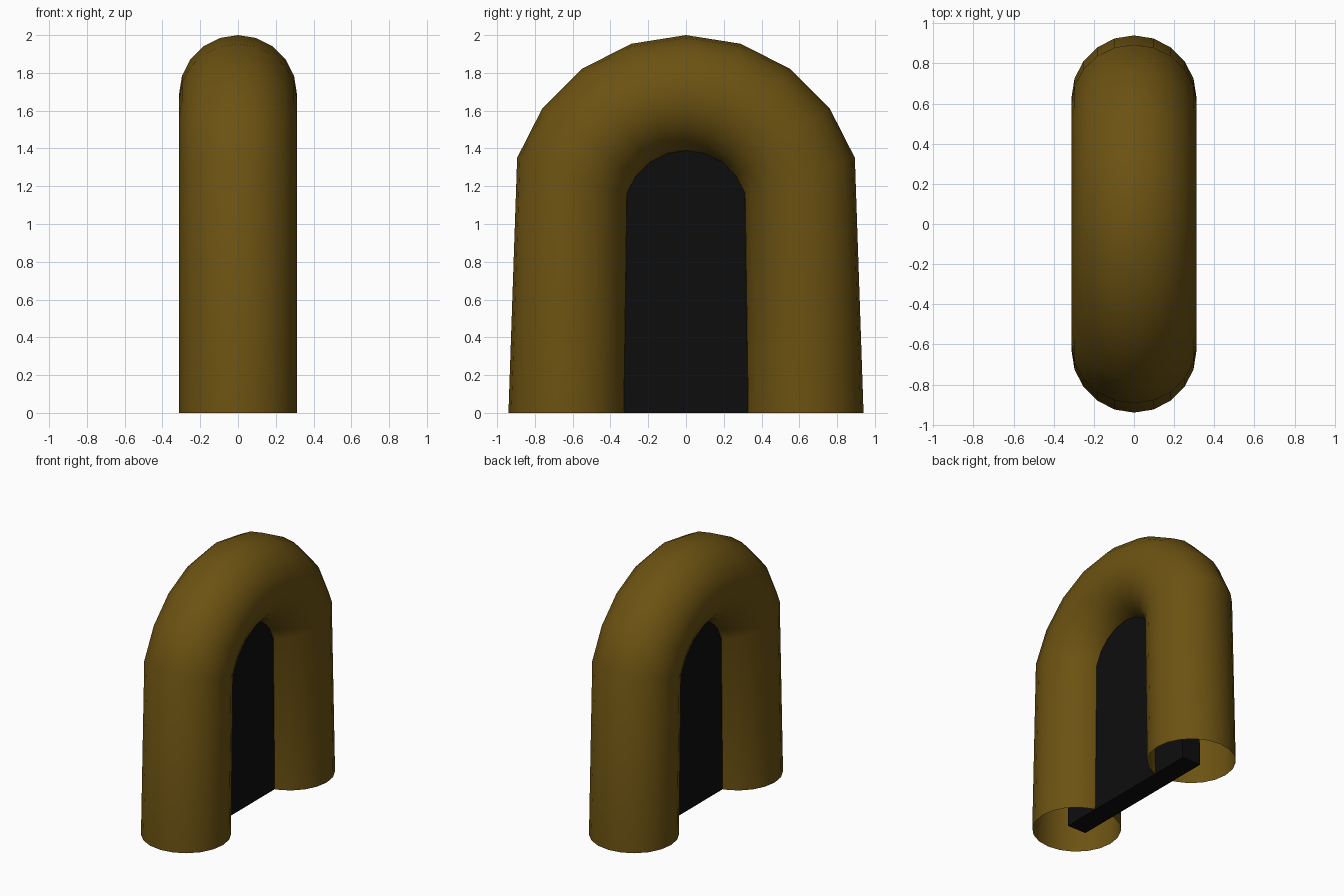
import bpy, bmesh
from math import sin, cos, pi

if "Cube" in bpy.data.objects:
    bpy.data.objects.remove(bpy.data.objects["Cube"])

MAJOR, MINOR, ARC_Z = 0.628, 0.312, 1.06
STEPS, SIDES = 10, 20
PANEL_HALF = 0.08


def finish(name, bm, color):
    bmesh.ops.recalc_face_normals(bm, faces=bm.faces[:])
    mesh = bpy.data.meshes.new(name)
    bm.to_mesh(mesh)
    bm.free()
    obj = bpy.data.objects.new(name, mesh)
    bpy.context.collection.objects.link(obj)
    mat = bpy.data.materials.new(name + "_colour")
    mat.diffuse_color = color
    mat.use_nodes = True
    mat.node_tree.nodes["Principled BSDF"].inputs["Base Color"].default_value = mat.diffuse_color
    mesh.materials.append(mat)
    return obj


def arch_point(i, radius):
    """Point on the arch; the two end rings are pulled down to the ground."""
    a = pi * i / STEPS
    base = 0 if i in (0, STEPS) else ARC_Z
    return radius * cos(a), base + radius * sin(a)


# Arched tube: half torus with straight legs, open at the bottom
bm = bmesh.new()
rings = []
for i in range(STEPS + 1):
    ring = []
    for j in range(SIDES):
        b = 2 * pi * j / SIDES
        y, z = arch_point(i, MAJOR + MINOR * cos(b))
        ring.append(bm.verts.new((MINOR * sin(b), y, z)))
    rings.append(ring)
for r0, r1 in zip(rings, rings[1:]):
    for j in range(SIDES):
        k = (j + 1) % SIDES
        bm.faces.new((r0[j], r0[k], r1[k], r1[j]))
tube = finish("arched_tube", bm, (0.15, 0.085, 0.006, 1))
for p in tube.data.polygons:
    p.use_smooth = True

# Dark panel filling the opening, its edge buried in the middle of the tube
bm = bmesh.new()
outline = [bm.verts.new((-PANEL_HALF, *arch_point(i, MAJOR))) for i in range(STEPS + 1)]
face = bm.faces.new(outline)
ext = bmesh.ops.extrude_face_region(bm, geom=[face], use_keep_orig=True)
moved = [v for v in ext["geom"] if isinstance(v, bmesh.types.BMVert)]
bmesh.ops.translate(bm, verts=moved, vec=(2 * PANEL_HALF, 0, 0))
finish("inner_panel", bm, (0.004, 0.004, 0.004, 1))
